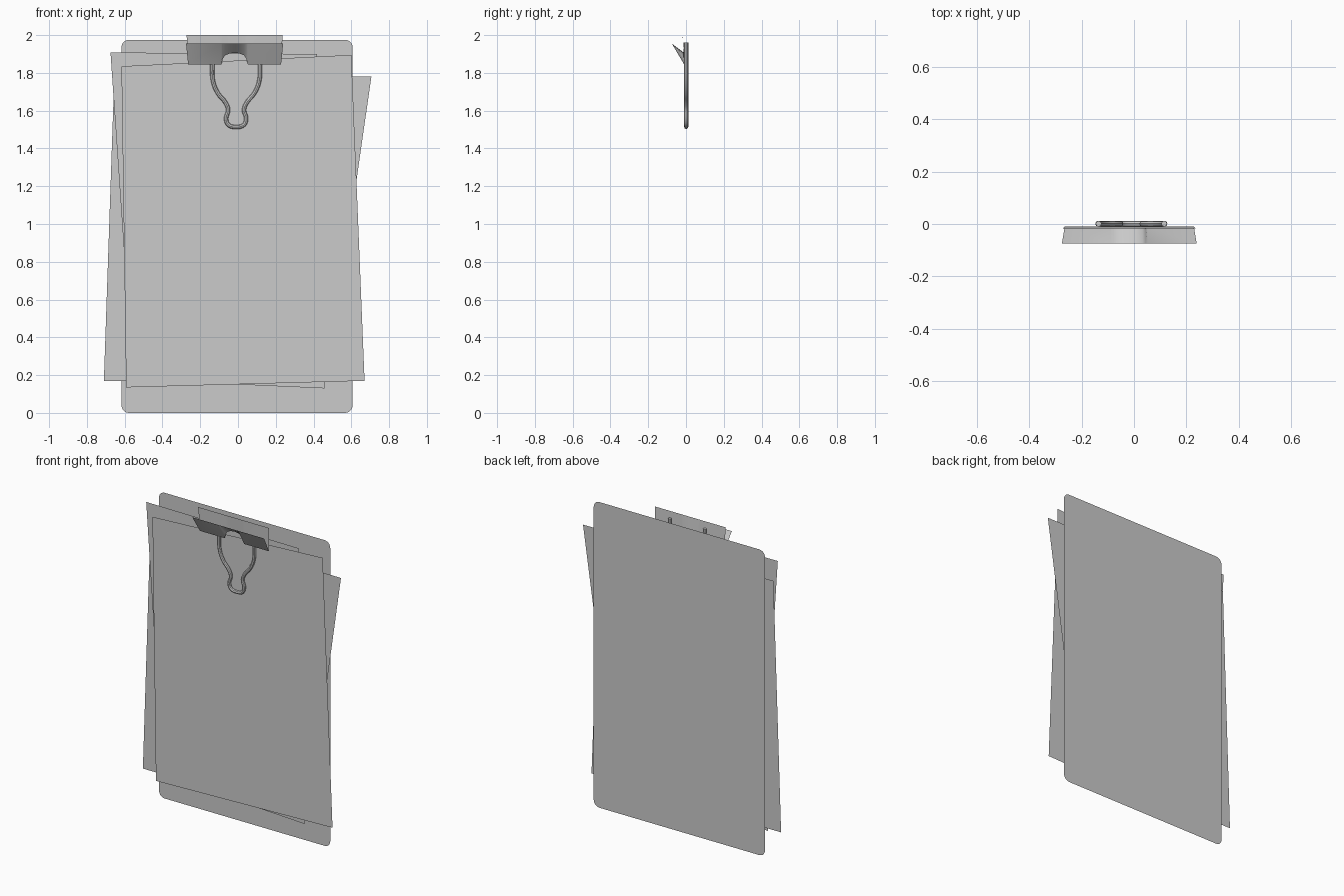
import bpy, bmesh, math

if "Cube" in bpy.data.objects:
    bpy.data.objects.remove(bpy.data.objects["Cube"])


def make_mesh(name, verts, faces, smooth=False):
    me = bpy.data.meshes.new(name)
    me.from_pydata(verts, [], faces)
    me.update()
    ob = bpy.data.objects.new(name, me)
    bpy.context.collection.objects.link(ob)
    for p in me.polygons:
        p.use_smooth = smooth
    return ob


def sheet(name, corners, y):
    # flat sheet facing -y; corners run counter-clockwise seen from the front
    return make_mesh(name, [(x, y, z) for x, z in corners], [range(len(corners))])


# backing board: thin rounded rectangle
x0, x1, z0, z1, r = -0.617, 0.607, 0.0, 1.975, 0.04
outline = []
for cx, cz, start in ((x1 - r, z0 + r, -90), (x1 - r, z1 - r, 0),
                      (x0 + r, z1 - r, 90), (x0 + r, z0 + r, 180)):
    for i in range(6):
        a = math.radians(start + 18 * i)
        outline.append((cx + r * math.cos(a), cz + r * math.sin(a)))
sheet("board", outline, 0.075)

# three loose paper sheets
sheet("paper_back", [(-0.71, 0.17), (0.475, 0.17), (0.706, 1.78), (-0.655, 1.78)], 0.043)
sheet("paper_middle", [(-0.557, 0.175), (0.458, 0.13), (0.418, 1.9), (-0.675, 1.908)], 0.027)
sheet("paper_front", [(-0.592, 0.135), (0.67, 0.17), (0.6, 1.895), (-0.617, 1.835)], 0.008)

# clip: upright plate and forward-leaning flap sharing a notched lower edge
half = [(0.0, 1.906), (0.025, 1.903), (0.05, 1.893), (0.062, 1.875), (0.07, 1.845), (0.246, 1.845)]
edge = [(-x, z) for x, z in reversed(half[1:])] + half
cx = -0.018


def clip_leaf(name, top_y, top_z, top_half):
    verts, faces = [], []
    for x, z in edge:
        tx = math.copysign(top_half, x) if abs(x) > 0.2 else x
        verts += [(cx + x, -0.010, z), (cx + tx, top_y, top_z)]
    for i in range(len(edge) - 1):
        a = 2 * i
        faces.append((a, a + 2, a + 3, a + 1))
    return make_mesh(name, verts, faces, True)


clip_leaf("clip_plate", -0.018, 2.0, 0.254)
clip_leaf("clip_flap", -0.075, 1.955, 0.257)

# wire handle: mirrored half path swept with a round section
path = [(0.125, 1.962), (0.126, 1.84), (0.122, 1.755), (0.095, 1.69), (0.058, 1.645),
        (0.042, 1.605), (0.053, 1.558), (0.041, 1.525)]
pts = path + [(0, 1.514)] + [(-x, z) for x, z in reversed(path)]
cu = bpy.data.curves.new("wire_handle", 'CURVE')
cu.dimensions = '3D'
cu.bevel_depth = 0.011
cu.bevel_resolution = 2
cu.resolution_u = 4
cu.use_fill_caps = True
sp = cu.splines.new('BEZIER')
sp.bezier_points.add(len(pts) - 1)
for b, (x, z) in zip(sp.bezier_points, pts):
    b.co = (x - 0.01, 0.001, z)
    b.handle_left_type = b.handle_right_type = 'AUTO'
wire = bpy.data.objects.new("wire_handle", cu)
bpy.context.collection.objects.link(wire)
bpy.context.view_layer.objects.active = wire
wire.select_set(True)
bpy.ops.object.convert(target='MESH')
bpy.ops.object.shade_smooth_by_angle()
